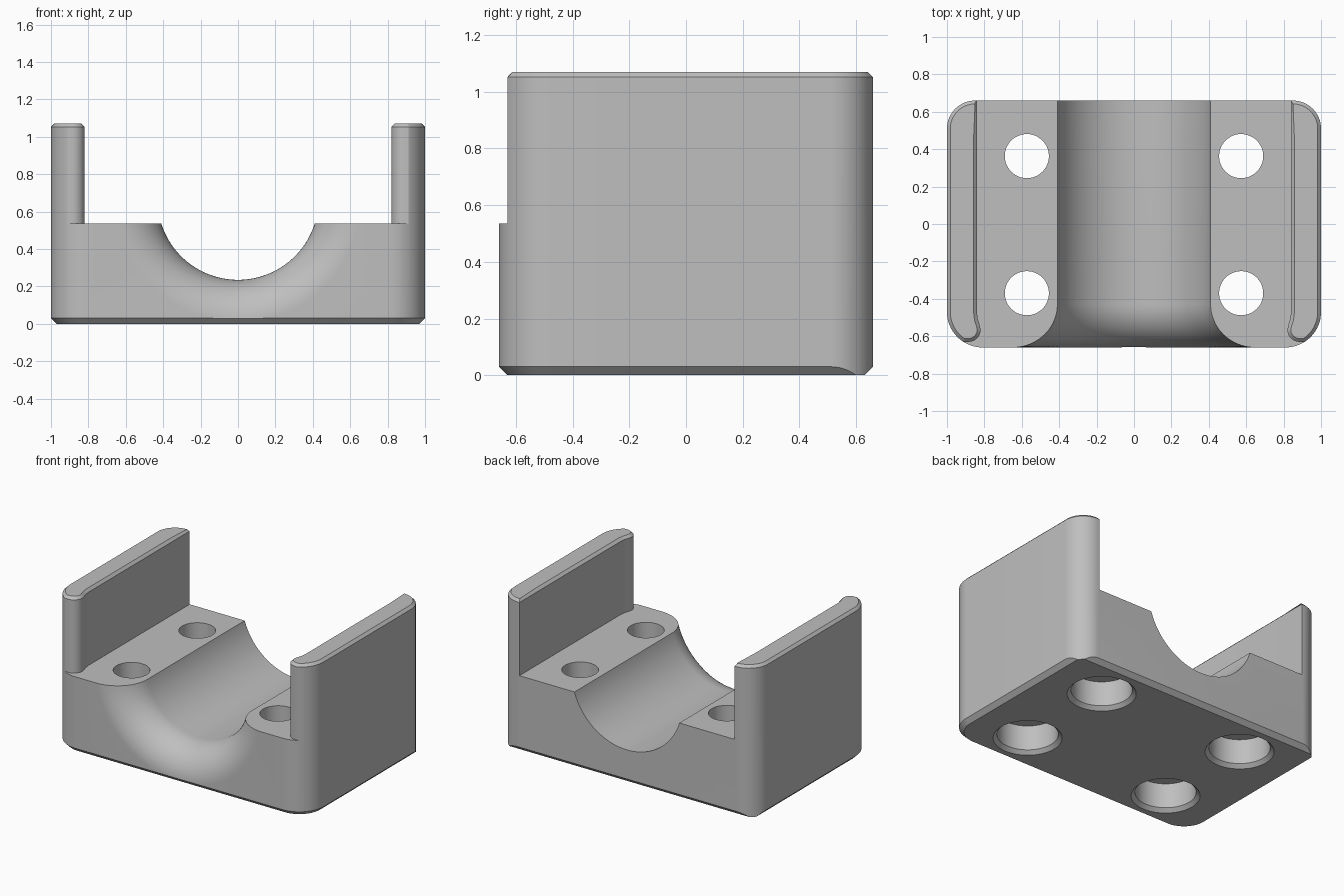
import bpy, bmesh
from math import sin, cos, pi, radians, sqrt
from mathutils import Matrix

cube = bpy.data.objects.get("Cube")
if cube:
    bpy.data.objects.remove(cube, do_unlink=True)

HALF_X, HALF_Y = 1.0, 0.66      # half footprint
DECK, TOP = 0.535, 1.07         # deck height and wall height
CHAMFER = 0.03

grey = bpy.data.materials.new("plain grey")
grey.use_nodes = True
grey.diffuse_color = (0.52, 0.52, 0.52, 1)
grey.node_tree.nodes["Principled BSDF"].inputs["Base Color"].default_value = grey.diffuse_color


def arc(cx, cy, r, start, end, steps=16):
    angles = [radians(start + (end - start) * i / steps) for i in range(steps + 1)]
    return [(cx + r * cos(a), cy + r * sin(a)) for a in angles]


def mirrored(half):
    """Close a right-hand outline with its mirror image."""
    return half + [(-x, y) for x, y in reversed(half)]


def make_object(name, bm):
    bmesh.ops.recalc_face_normals(bm, faces=bm.faces)
    mesh = bpy.data.meshes.new(name)
    bm.to_mesh(mesh)
    bm.free()
    mesh.materials.append(grey)
    obj = bpy.data.objects.new(name, mesh)
    bpy.context.collection.objects.link(obj)
    return obj


def bevel_level(bm, z, size):
    """Chamfer the outline edges lying at one height."""
    edges = [e for e in bm.edges
             if all(abs(v.co.z - z) < 1e-4 for v in e.verts) and e.calc_face_angle(0) > 0.5]
    bmesh.ops.bevel(bm, geom=edges, offset=size, segments=1,
                    affect='EDGES', clamp_overlap=False)


def prism(name, outline, z0, z1, chamfer=0):
    bm = bmesh.new()
    face = bm.faces.new([bm.verts.new((x, y, z0)) for x, y in outline])
    side = bmesh.ops.extrude_face_region(bm, geom=[face])
    verts = [g for g in side["geom"] if isinstance(g, bmesh.types.BMVert)]
    bmesh.ops.translate(bm, verts=verts, vec=(0, 0, z1 - z0))
    bmesh.ops.recalc_face_normals(bm, faces=bm.faces)
    if chamfer:
        bevel_level(bm, z0, chamfer)
    return make_object(name, bm)


def revolve(name, stations, matrix, segments):
    """Solid of revolution about local z from (radius, height) stations."""
    bm = bmesh.new()
    rings = [[bm.verts.new((r * cos(2 * pi * i / segments), r * sin(2 * pi * i / segments), h))
              for i in range(segments)] for r, h in stations]
    for a, b in zip(rings, rings[1:]):
        for i in range(segments):
            j = (i + 1) % segments
            bm.faces.new((a[i], a[j], b[j], b[i]))
    bm.faces.new(rings[0])
    bm.faces.new(rings[-1])
    bm.transform(matrix)
    return make_object(name, bm)


def combine(target, cutter, operation='DIFFERENCE'):
    bpy.context.view_layer.objects.active = target
    mod = target.modifiers.new("cut", 'BOOLEAN')
    mod.operation, mod.solver, mod.object = operation, 'EXACT', cutter
    bpy.ops.object.modifier_apply(modifier=mod.name)
    bpy.data.objects.remove(cutter, do_unlink=True)


# Block with round front corners and a chamfered underside
front_r, back_r = 0.19, 0.15
front = arc(HALF_X - front_r, front_r - HALF_Y, front_r, -90, 0)
block = prism("clamp_base", mirrored(front + [(HALF_X, HALF_Y)]), 0, TOP, CHAMFER)

# Round the back corners straight through the underside chamfer
back = arc(HALF_X - back_r, HALF_Y - back_r, back_r, 0, 90)
envelope = [(1.2, -0.9), (1.2, 0), (HALF_X, 0)] + back
combine(block, prism("corner_envelope", mirrored(envelope), -0.2, 1.3), 'INTERSECT')

# Clear the space between the two side walls, leaving rounded wall tips
tip = arc(0.885, -0.565, 0.065, 180, 270, 10)
inner = [(0.84, 0.9), (0.84, -0.47), (0.835, -0.51), (0.825, -0.54)]
combine(block, prism("wall_gap", mirrored(inner + tip + [(1.2, -0.63), (1.2, -0.9)]), DECK, 1.3))

# Chamfer the wall tops
bm = bmesh.new()
bm.from_mesh(block.data)
bmesh.ops.remove_doubles(bm, verts=bm.verts, dist=1e-4)
bmesh.ops.dissolve_limit(bm, angle_limit=radians(0.5), verts=bm.verts, edges=bm.edges)
bevel_level(bm, TOP, 0.018)
bm.to_mesh(block.data)
bm.free()

# Round channel with a flared mouth at the front
channel_r, flare = 0.43, 0.23
steps = 20
stations = [(channel_r, -0.9)]
for i in range(steps + 1):
    a = pi / 2 * i / steps
    stations.append((channel_r + flare * (1 - cos(a)), HALF_Y - flare + flare * sin(a)))
stations.append((channel_r + flare, 0.9))
to_front = Matrix.Translation((0, 0, 0.665)) @ Matrix.Rotation(pi / 2, 4, 'X')
combine(block, revolve("channel", stations, to_front, 128))

# Four screw holes with wide, chamfered recesses underneath
screw = [(0.245, -0.025), (0.195, 0.025), (0.195, 0.2), (0.118, 0.2), (0.118, 0.8)]
for x in (-0.573, 0.573):
    for y in (-0.37, 0.363):
        combine(block, revolve("screw_hole", screw, Matrix.Translation((x, y, 0)), 48))

# Smooth the curved faces and keep the edges crisp
bpy.ops.object.select_all(action='DESELECT')
block.select_set(True)
bpy.context.view_layer.objects.active = block
bpy.ops.object.shade_smooth_by_angle(angle=radians(25))
